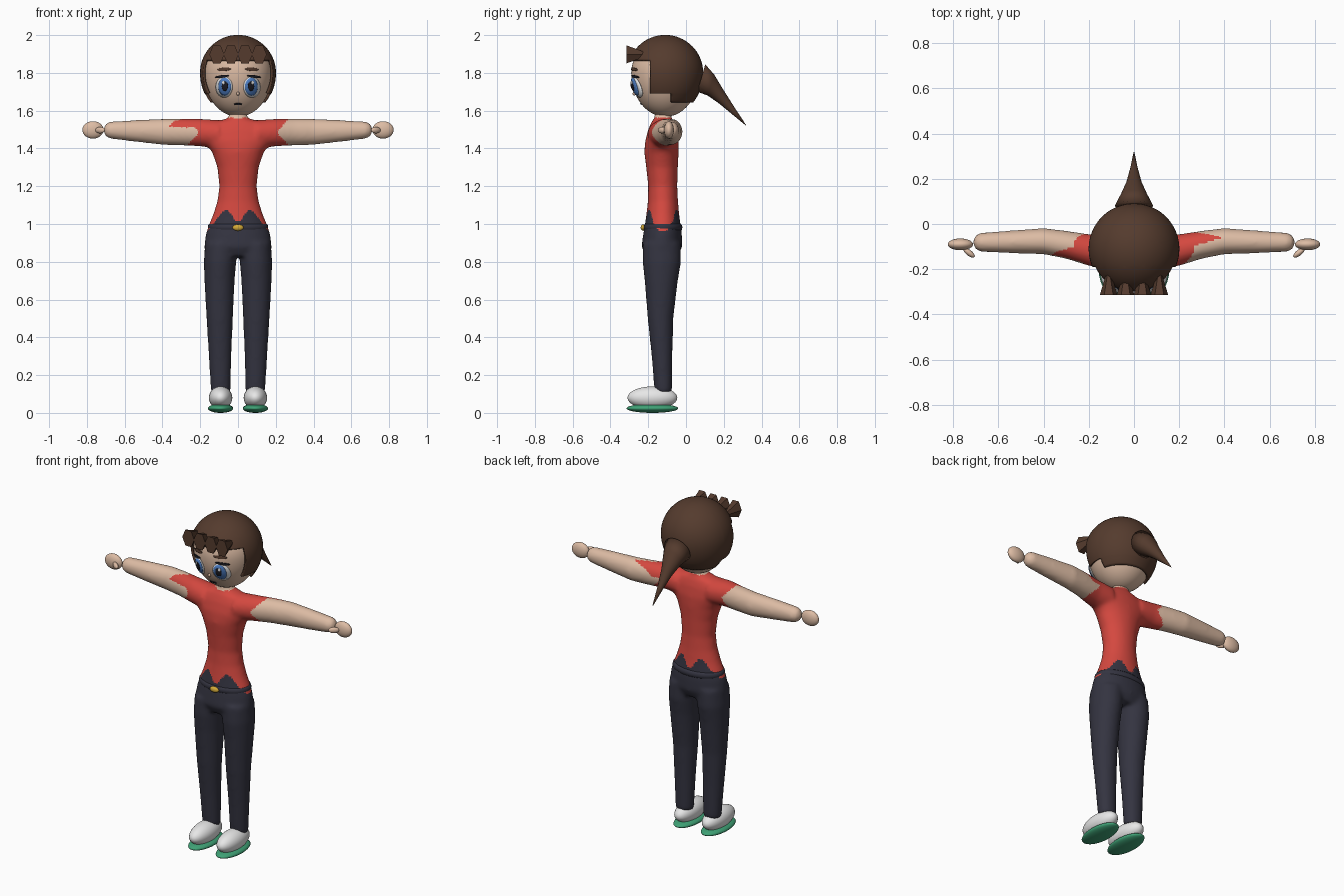
import bpy, bmesh, math
from mathutils import Vector, Matrix

if "Cube" in bpy.data.objects:
    bpy.data.objects.remove(bpy.data.objects["Cube"])

def mat(name, *rgb):
    m = bpy.data.materials.new(name)
    m.diffuse_color = (*rgb, 1)
    m.use_nodes = True
    m.node_tree.nodes["Principled BSDF"].inputs["Base Color"].default_value = m.diffuse_color
    return m

SKIN = mat("skin", .72, .50, .37)
RED = mat("red cloth", .66, .065, .05)
NAVY = mat("dark navy", .034, .034, .052)
BROWN = mat("brown hair", .09, .044, .027)
WHITE = mat("white", .85, .85, .85)
GREEN = mat("green rubber", .05, .36, .18)
GOLD = mat("gold", .65, .40, .04)
BLUE = mat("eye blue", .08, .22, .58)
BLACK = mat("near black", .012, .012, .018)

def finish(name, bm, *mats, smooth=True):
    bmesh.ops.recalc_face_normals(bm, faces=bm.faces)
    me = bpy.data.meshes.new(name)
    bm.to_mesh(me)
    bm.free()
    for m in mats:
        me.materials.append(m)
    for p in me.polygons:
        p.use_smooth = smooth
    ob = bpy.data.objects.new(name, me)
    bpy.context.collection.objects.link(ob)
    return ob

def ellipsoid(name, loc, rad, m, rot=0, seg=32):
    bm = bmesh.new()
    bmesh.ops.create_uvsphere(bm, u_segments=seg, v_segments=seg // 2, radius=1)
    M = Matrix.Translation(loc) @ Matrix.Rotation(rot, 4, 'Z') @ Matrix.Diagonal((*rad, 1))
    bm.transform(M)
    return finish(name, bm, m)

def loft(bm, rings, along_x=False, n=32):
    """Closed tube; each ring is (centre x, y, z, first radius, second radius)."""
    loops = []
    for x, y, z, a, b in rings:
        loop = []
        for i in range(n):
            t = 2 * math.pi * i / n
            c, s = a * math.cos(t), b * math.sin(t)
            loop.append(bm.verts.new((x, y + c, z + s) if along_x else (x + c, y + s, z)))
        loops.append(loop)
    for p, q in zip(loops, loops[1:]):
        for i in range(n):
            j = (i + 1) % n
            bm.faces.new((p[i], p[j], q[j], q[i]))
    bm.faces.new(loops[0])
    bm.faces.new(loops[-1])

# Body: torso, arms and legs fused into one smooth surface
bm = bmesh.new()
loft(bm, [(0, -.128, .83, .15, .085), (0, -.128, .88, .18, .108), (0, -.124, .95, .17, .102),
          (0, -.123, 1.0, .153, .094), (0, -.123, 1.05, .132, .087), (0, -.122, 1.12, .11, .08),
          (0, -.123, 1.2, .099, .077), (0, -.127, 1.3, .11, .084), (0, -.13, 1.38, .137, .091),
          (0, -.128, 1.44, .185, .088), (0, -.125, 1.5, .19, .075), (0, -.123, 1.54, .13, .06),
          (0, -.122, 1.56, .05, .045), (0, -.122, 1.64, .042, .042)])
for s in (-1, 1):
    loft(bm, [(s * .1, -.125, 1.475, .08, .075), (s * .2, -.115, 1.484, .07, .073),
              (s * .3, -.092, 1.487, .062, .071), (s * .4, -.076, 1.488, .058, .069),
              (s * .55, -.079, 1.493, .05, .057), (s * .68, -.081, 1.497, .042, .045),
              (s * .703, -.081, 1.497, .03, .032), (s * .71, -.081, 1.497, .015, .015)], True)
    loft(bm, [(s * .092, -.12, .11, .052, .047), (s * .095, -.127, .3, .06, .055),
              (s * .097, -.135, .5, .07, .068), (s * .098, -.131, .7, .08, .088),
              (s * .095, -.128, .8, .086, .102), (s * .088, -.128, .9, .086, .1)])
body = finish("body", bm)
rm = body.modifiers.new("fuse", 'REMESH')
rm.mode, rm.voxel_size = 'VOXEL', .01
sm = body.modifiers.new("relax", 'SMOOTH')
sm.factor, sm.iterations = .5, 12
dg = bpy.context.evaluated_depsgraph_get()
fused = bpy.data.meshes.new_from_object(body.evaluated_get(dg))
body.modifiers.clear()
body.data = fused
fused.materials.clear()
for m in (SKIN, RED, NAVY):
    fused.materials.append(m)
for p in fused.polygons:
    p.use_smooth = True
    x, y, z = p.center
    a = math.atan2(y + .123, x)
    waist = 1.01 - .05 * math.cos(4 * a) + .055 * math.sin(a) ** 4
    # ragged sleeve edge with one long point on the upper arm
    y0 = -.06 if x > 0 else -.135
    sleeve = .205 + .9 * abs(z - 1.487)
    if z > 1.49:
        sleeve += .13 * max(0, 1 - abs(y - y0) / .035)
    if z < waist:
        p.material_index = 2
    elif abs(x) > sleeve or z > 1.562:
        p.material_index = 0
    else:
        p.material_index = 1

# Hands, thumbs, shoes and soles
for s, side in ((-1, "left"), (1, "right")):
    ellipsoid(side + "_hand", (s * .768, -.09, 1.498), (.056, .026, .046), SKIN)
    ellipsoid(side + "_thumb", (s * .73, -.127, 1.497), (.031, .013, .017), SKIN, s * math.radians(38))
    ellipsoid(side + "_shoe", (s * .092, -.178, .08), (.062, .132, .06), WHITE)
    ellipsoid(side + "_sole", (s * .092, -.178, .024), (.067, .137, .024), GREEN)

# Belt and buckle
bm = bmesh.new()
R, n, k = 1, 48, 10
ring = []
for i in range(n):
    t = 2 * math.pi * i / n
    ring.append([bm.verts.new(((.147 + .013 * math.cos(u)) * math.cos(t),
                               -.122 + (.09 + .013 * math.cos(u)) * math.sin(t),
                               .982 + .02 * math.sin(u)))
                 for u in (2 * math.pi * j / k for j in range(k))])
for i in range(n):
    for j in range(k):
        p, q = ring[i], ring[(i + 1) % n]
        bm.faces.new((p[j], q[j], q[(j + 1) % k], p[(j + 1) % k]))
finish("belt", bm, NAVY)
ellipsoid("buckle", (0, -.226, .981), (.029, .014, .017), GOLD)

# Head: a ball drawn down to a chin
HC, HR, DROP = Vector((0, -.11, 1.8)), .18, .232
bm = bmesh.new()
bmesh.ops.create_uvsphere(bm, u_segments=48, v_segments=32, radius=1)
for v in bm.verts:
    v.co = HC + Vector((v.co.x * HR, v.co.y * HR, v.co.z * (HR if v.co.z > 0 else DROP)))
finish("head", bm, SKIN)

def face_plate(name, cx, cz, rx, rz, m, lift, dome=0.0, tilt=0.0):
    """Thin oval laid over the front of the head."""
    bm = bmesh.new()
    loops, n, c, s = [], 28, math.cos(tilt), math.sin(tilt)
    for r in (1, .8, .55, .25):
        loop = []
        for i in range(n):
            t = 2 * math.pi * i / n
            a, b = r * rx * math.cos(t), r * rz * math.sin(t)
            x, z = cx + a * c - b * s, cz + a * s + b * c
            dz = (z - HC.z) / (HR if z > HC.z else DROP)
            y = HC.y - HR * math.sqrt(max(0, 1 - (x / HR) ** 2 - dz * dz))
            # bulge measured on the shared eyeball so stacked discs stay parallel
            e = ((x - math.copysign(.073, x)) / .046) ** 2 + ((z - 1.725) / .056) ** 2
            loop.append(bm.verts.new((x, y - lift - dome * max(0, 1 - e), z)))
        loops.append(loop)
    for p, q in zip(loops, loops[1:]):
        for i in range(n):
            bm.faces.new((p[i], p[(i + 1) % n], q[(i + 1) % n], q[i]))
    bm.faces.new(loops[-1])
    ob = finish(name, bm, m)
    so = ob.modifiers.new("thickness", 'SOLIDIFY')
    so.thickness, so.offset = .004, 0

# Eyes, lashes, brows and mouth
for s, side in ((-1, "left"), (1, "right")):
    x = s * .073
    face_plate(side + "_eye_white", x, 1.725, .044, .055, WHITE, .002, .012)
    face_plate(side + "_iris", x - s * .003, 1.727, .033, .047, BLUE, .005, .012)
    face_plate(side + "_pupil", x - s * .004, 1.73, .016, .025, BLACK, .008, .012)
    face_plate(side + "_glint", x + s * .004, 1.748, .007, .009, WHITE, .011, .012)
    face_plate(side + "_lash", x + s * .012, 1.781, .036, .007, BLACK, .006, 0, -s * .12)
    face_plate(side + "_brow", x, 1.819, .035, .009, BROWN, .004, 0, -s * .06)
face_plate("mouth", 0, 1.635, .022, .004, BLACK, .002)
ellipsoid("nose", (0, -.274, 1.69), (.008, .009, .01), SKIN, seg=12)

# Hair cap: larger ball with the face and neck openings cut away
bm = bmesh.new()
bmesh.ops.create_uvsphere(bm, u_segments=48, v_segments=32, radius=.201)
for v in bm.verts:
    v.co = HC + Vector((v.co.x, v.co.y, v.co.z * (1 if v.co.z > 0 else 1.15)))
for co, no in (((0, 0, 1.868), (0, 0, 1)), ((0, 0, 1.69), (0, 0, 1)), ((0, 0, 1.642), (0, 0, 1)),
               ((0, -.19, 0), (0, 1, 0)), ((0, -.08, 0), (0, 1, 0))):
    bmesh.ops.bisect_plane(bm, geom=bm.verts[:] + bm.edges[:] + bm.faces[:], plane_co=co, plane_no=no)
gone = []
for f in bm.faces:
    c = f.calc_center_median()
    if c.z < 1.642 or (c.y < -.08 and c.z < 1.69) or (c.y < -.19 and c.z < 1.868):
        gone.append(f)
bmesh.ops.delete(bm, geom=gone, context='FACES')
hair = finish("hair_cap", bm, BROWN)
so = hair.modifiers.new("thickness", 'SOLIDIFY')
so.thickness, so.offset = .012, -1

# Fringe: flared tufts, wide end forward
for i, x in enumerate((-.112, -.037, .037, .112)):
    bm = bmesh.new()
    bmesh.ops.create_cone(bm, cap_ends=True, segments=6, radius1=.055, radius2=0, depth=.13)
    bm.transform(Matrix.Translation((x, -.25, 1.898)) @ Matrix.Diagonal((.72, 1, 1, 1))
                 @ Matrix.Rotation(math.radians(-90), 4, 'X') @ Matrix.Rotation(math.radians(30), 4, 'Z'))
    finish("fringe_tuft_%d" % (i + 1), bm, BROWN, smooth=False)

# Ponytail: tapering tube falling backwards
bm = bmesh.new()
loops = []
for uy, uz, ly, lz, w in ((.102, 1.845, .06, 1.70, .085), (.15, 1.79, .115, 1.68, .058),
                          (.195, 1.715, .175, 1.638, .034), (.255, 1.62, .243, 1.582, .016),
                          (.318, 1.524, .316, 1.522, .002)):
    up, lo = Vector((0, uy, uz)), Vector((0, ly, lz))
    loops.append([bm.verts.new((up + lo) / 2 + (up - lo) / 2 * math.cos(t) + Vector((w * math.sin(t), 0, 0)))
                  for t in (2 * math.pi * i / 20 for i in range(20))])
for p, q in zip(loops, loops[1:]):
    for i in range(20):
        bm.faces.new((p[i], p[(i + 1) % 20], q[(i + 1) % 20], q[i]))
bm.faces.new(loops[0])
bm.faces.new(loops[-1])
finish("ponytail", bm, BROWN)
